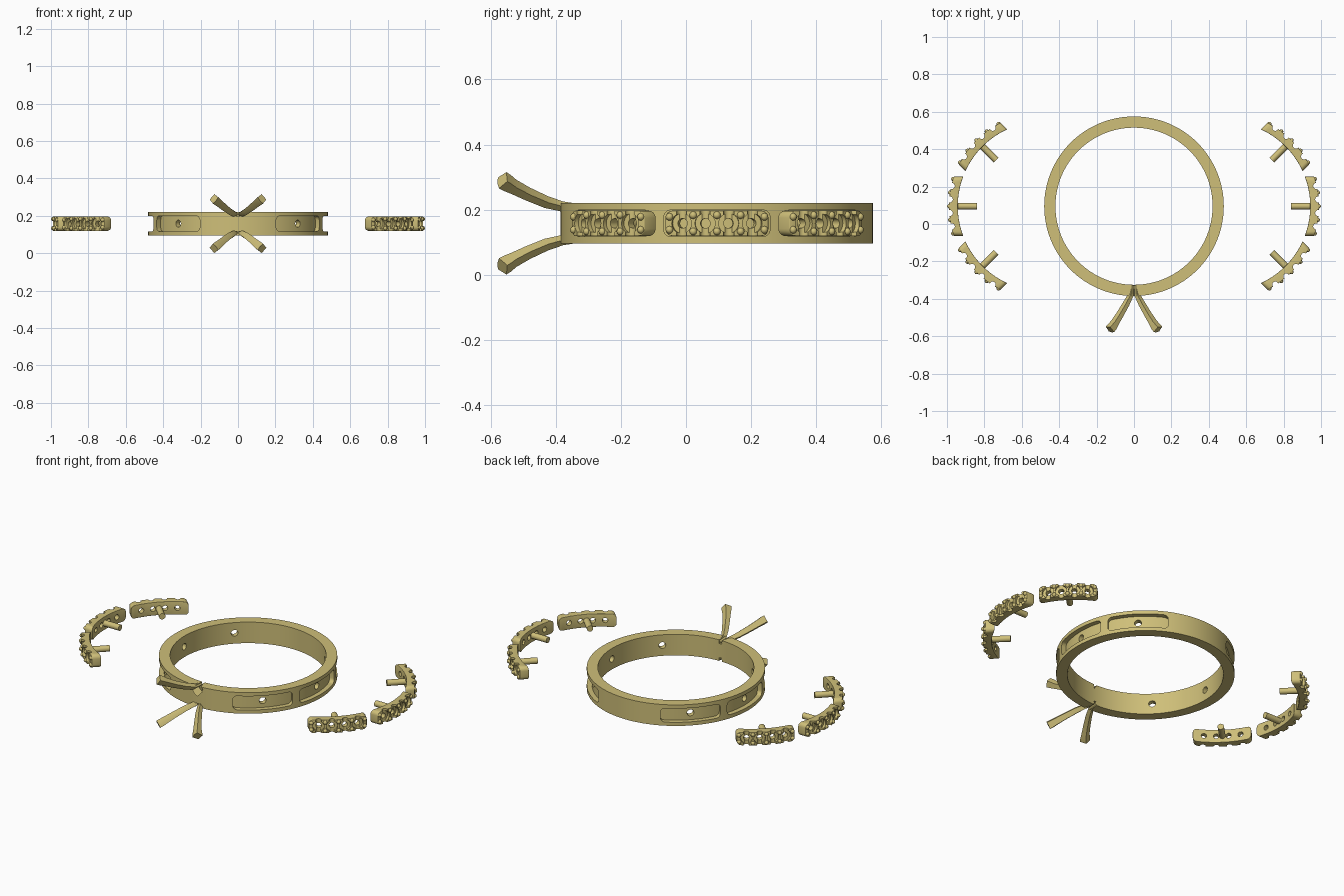
import bpy, bmesh
from math import radians, cos, sin, pi
from mathutils import Vector, Matrix

if "Cube" in bpy.data.objects:
    bpy.data.objects.remove(bpy.data.objects["Cube"])

CY, CZ = 0.095, 0.158          # ring centre
gold = bpy.data.materials.new("gold")
gold.diffuse_color = (0.62, 0.52, 0.19, 1)
gold.use_nodes = True
gold.node_tree.nodes["Principled BSDF"].inputs["Base Color"].default_value = gold.diffuse_color

def finish(name, bm):
    bmesh.ops.recalc_face_normals(bm, faces=bm.faces[:])
    me = bpy.data.meshes.new(name)
    bm.to_mesh(me)
    bm.free()
    me.materials.append(gold)
    ob = bpy.data.objects.new(name, me)
    bpy.context.collection.objects.link(ob)
    return ob

def select(ob):
    bpy.ops.object.select_all(action='DESELECT')
    ob.select_set(True)
    bpy.context.view_layer.objects.active = ob

def boolean(ob, cutter, op='DIFFERENCE'):
    m = ob.modifiers.new("bool", 'BOOLEAN')
    m.object, m.operation, m.solver = cutter, op, 'EXACT'
    select(ob)
    bpy.ops.object.modifier_apply(modifier=m.name)
    bpy.data.objects.remove(cutter)

def smooth(ob, deg=35):
    select(ob)
    bpy.ops.object.shade_smooth_by_angle(angle=radians(deg))

def loft(bm, rings, closed=False):
    vs = [[bm.verts.new(p) for p in r] for r in rings]
    n = len(vs[0])
    for i in range(len(vs) if closed else len(vs) - 1):
        a, b = vs[i], vs[(i + 1) % len(vs)]
        for j in range(n):
            bm.faces.new((a[j], a[(j + 1) % n], b[(j + 1) % n], b[j]))
    if not closed:
        bm.faces.new(vs[0])
        bm.faces.new(vs[-1])

def band(name, r0, r1, hz, n=128):
    """Flat-sided circular band around the origin."""
    bm = bmesh.new()
    prof = [(r0, -hz), (r1, -hz), (r1, hz), (r0, hz)]
    loft(bm, [[(r * cos(2 * pi * i / n), r * sin(2 * pi * i / n), z) for r, z in prof]
              for i in range(n)], True)
    return finish(name, bm)

def slug(name, r0, r1, hy, hz, rad):
    """Curved block with a rounded-rectangle face, facing +x."""
    ob = band(name, r0, r1, 0.1)
    outline = []
    for k, (sy, sz) in enumerate([(1, 1), (-1, 1), (-1, -1), (1, -1)]):
        for i in range(6):
            a = pi / 2 * (k + i / 5)
            outline.append((sy * (hy - rad) + rad * cos(a), sz * (hz - rad) + rad * sin(a)))
    bm = bmesh.new()
    loft(bm, [[(x, y, z) for y, z in outline] for x in (0.2, 0.8)])
    boolean(ob, finish("prism", bm), 'INTERSECT')
    return ob

def rod(name, a, r0, r1, rad, seg=20):
    """Radial cylinder at angle a between two radii."""
    bm = bmesh.new()
    m = (Matrix.Rotation(a, 4, 'Z') @ Matrix.Translation(((r0 + r1) / 2, 0, 0))
         @ Matrix.Rotation(pi / 2, 4, 'Y'))
    bmesh.ops.create_cone(bm, cap_ends=True, segments=seg, radius1=rad, radius2=rad,
                          depth=r1 - r0, matrix=m)
    return finish(name, bm)

ANGLES = [radians(s + d) for s in (0, 180) for d in (-45, 0, 45)]

# ring with six pockets and pin holes
ring = band("ring_band", 0.42, 0.48, 0.0625)
for a in ANGLES:
    pocket = slug("pocket_cutter", 0.452, 0.6, 0.163, 0.041, 0.022)
    pocket.data.transform(Matrix.Rotation(a, 4, 'Z'))
    boolean(ring, pocket)
    boolean(ring, rod("pin_cutter", a, 0.38, 0.5, 0.019))
# small slots between the prong roots
for s in (1, -1):
    bm = bmesh.new()
    bmesh.ops.create_cube(bm, size=1, matrix=Matrix.Translation((0, -0.45, s * 0.061))
                          @ Matrix.Diagonal((0.02, 0.1, 0.04, 1)))
    boolean(ring, finish("slot_cutter", bm))
ring.location = (0, CY, CZ)
smooth(ring)

# one stone-holding insert, then six copies
insert = slug("stone_insert", 0.452, 0.499, 0.158, 0.039, 0.022)
bev = insert.modifiers.new("bevel", 'BEVEL')
bev.width, bev.segments, bev.angle_limit = 0.008, 3, radians(40)
select(insert)
bpy.ops.object.modifier_apply(modifier=bev.name)
for d in (-12.6, -4.2, 4.2, 12.6):
    a = radians(d)
    boolean(insert, rod("seat_cutter", a, 0.484, 0.55, 0.031, 24))
    boolean(insert, rod("hole_cutter", a, 0.43, 0.55, 0.015))
    bm = bmesh.new()
    bmesh.ops.create_cone(bm, cap_ends=True, segments=20, radius1=0.016, radius2=0.016,
                          depth=0.2, matrix=Matrix.Translation((0.496 * cos(a), 0.496 * sin(a), 0)))
    boolean(insert, finish("notch_cutter", bm))
# bead prongs between stones, and the mounting pin
bm = bmesh.new()
bm.from_mesh(insert.data)
for d in (-17, -8.4, 0, 8.4, 17):
    for s in (1, -1):
        a = radians(d)
        z = s * (0.025 if abs(d) < 10 else 0.02)
        for r in (0.486, 0.492, 0.498):
            bmesh.ops.create_uvsphere(bm, u_segments=12, v_segments=8, radius=0.0115,
                matrix=Matrix.Translation((r * cos(a), r * sin(a), z)))
bmesh.ops.create_cone(bm, cap_ends=True, segments=20, radius1=0.0175, radius2=0.0175, depth=0.105,
                      matrix=Matrix.Translation((0.4025, 0, 0)) @ Matrix.Rotation(pi / 2, 4, 'Y'))
bm.to_mesh(insert.data)
bm.free()
smooth(insert)
for i, a in enumerate(ANGLES):
    ob = insert if i == 0 else insert.copy()
    if i:
        bpy.context.collection.objects.link(ob)
    ob.name = f"stone_insert_{i + 1}"
    ob.rotation_euler = (0, 0, a)
    ob.location = (0.49 if i < 3 else -0.49, CY, CZ)

# four claws: centre line (x, y, z offset), half thickness, half width
PATH = [(0.012, -0.327, 0.048, 0.009, 0.009), (0.018, -0.38, 0.052, 0.012, 0.013),
        (0.044, -0.43, 0.066, 0.014, 0.016), (0.076, -0.485, 0.090, 0.015, 0.018),
        (0.104, -0.53, 0.113, 0.017, 0.020), (0.118, -0.55, 0.125, 0.021, 0.022),
        (0.129, -0.564, 0.133, 0.022, 0.022)]
for sx in (1, -1):
    for sz in (1, -1):
        bm = bmesh.new()
        rings = []
        for i, (x, y, z, hv, hu) in enumerate(PATH):
            p0, p1 = PATH[max(i - 1, 0)], PATH[min(i + 1, len(PATH) - 1)]
            t = (Vector(p1[:3]) - Vector(p0[:3])).normalized()
            u = Vector((1, 0, -1)).normalized()
            u = (u - t * u.dot(t)).normalized()
            v = t.cross(u)
            c = Vector((x, y, z))
            pts = [c + u * (a * hu) + v * (b * hv)
                   for a, b in ((-1, -0.8), (0, -1), (1, -0.8), (0.85, 0.9), (-0.85, 0.9))]
            rings.append([(sx * p.x, p.y, CZ + sz * p.z) for p in pts])
        loft(bm, rings)
        smooth(finish(f"claw_{'right' if sx > 0 else 'left'}_{'upper' if sz > 0 else 'lower'}", bm))
